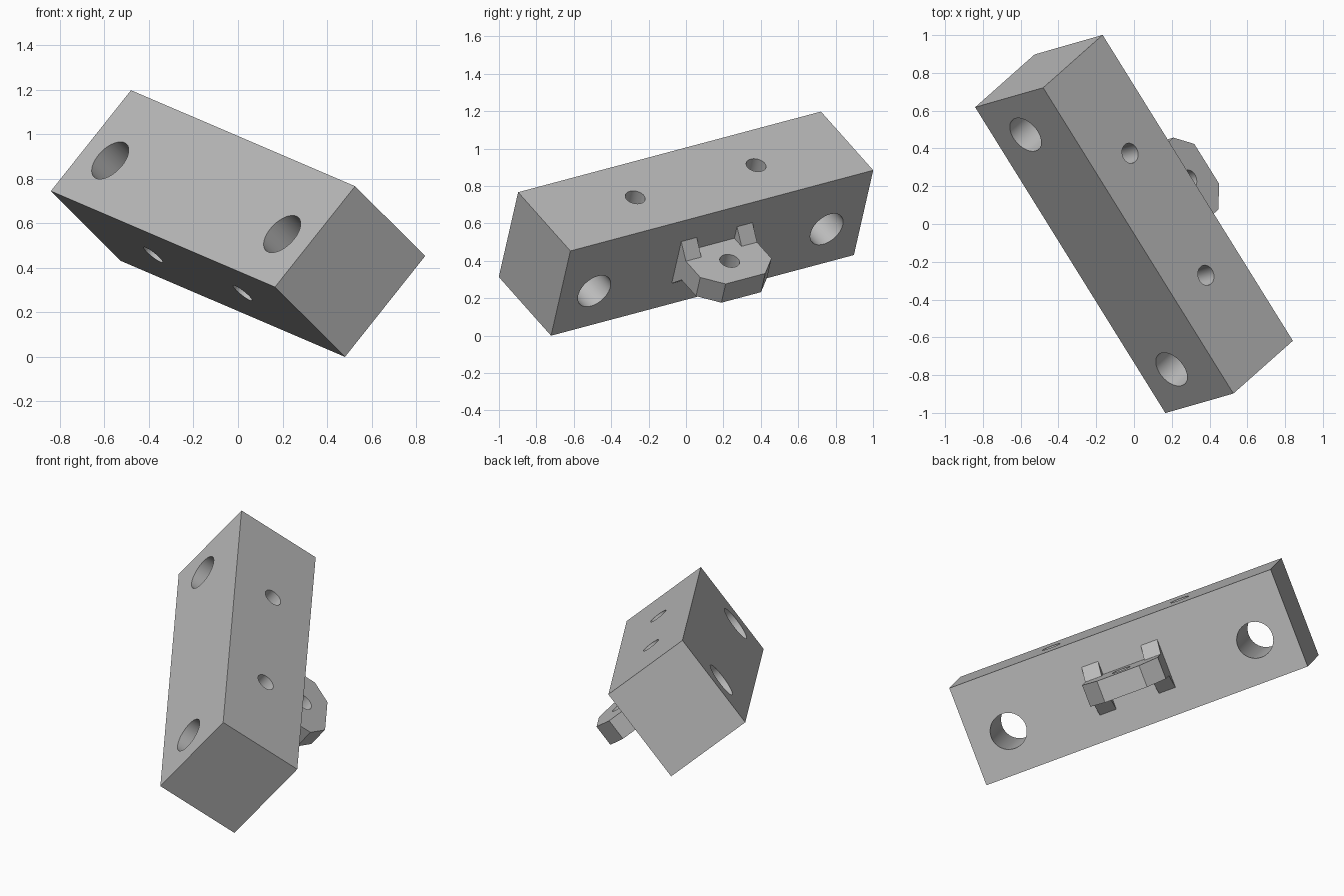
import bpy
import bmesh
from math import radians
from mathutils import Matrix, Vector

cube = bpy.data.objects.get("Cube")
if cube:
    bpy.data.objects.remove(cube, do_unlink=True)

# Tilted frame: X along the block, Y across its height, Z out of the bracket face
X = Vector((-0.515, 0.828, 0.2205)).normalized()
Y = Vector((0.615, 0.171, 0.769))
Y = (Y - X * Y.dot(X)).normalized()
Z = X.cross(Y)
FRAME = Matrix.Translation((0, 0, 0.599)) @ Matrix((X, Y, Z)).transposed().to_4x4()

LENGTH, HEIGHT, DEPTH = 1.955, 0.588, 0.525
FACE = DEPTH / 2

grey = bpy.data.materials.new("light_grey")
grey.use_nodes = True
grey.diffuse_color = (0.5, 0.5, 0.5, 1)
grey.node_tree.nodes["Principled BSDF"].inputs["Base Color"].default_value = (0.5, 0.5, 0.5, 1)


def add_object(name, bm):
    bmesh.ops.recalc_face_normals(bm, faces=bm.faces[:])
    mesh = bpy.data.meshes.new(name)
    bm.to_mesh(mesh)
    bm.free()
    mesh.materials.append(grey)
    obj = bpy.data.objects.new(name, mesh)
    obj.matrix_world = FRAME
    bpy.context.collection.objects.link(obj)
    return obj


def prism(name, points, offset):
    """Extrude a closed outline by the offset vector."""
    bm = bmesh.new()
    face = bm.faces.new([bm.verts.new(p) for p in points])
    new = bmesh.ops.extrude_face_region(bm, geom=[face])["geom"]
    verts = [v for v in new if isinstance(v, bmesh.types.BMVert)]
    bmesh.ops.translate(bm, verts=verts, vec=offset)
    return add_object(name, bm)


def drill(obj, radius, centre, along_y):
    """Cut a round through hole along local Y or Z."""
    bm = bmesh.new()
    turn = Matrix.Rotation(radians(90), 4, "X") if along_y else Matrix()
    bmesh.ops.create_cone(bm, cap_ends=True, segments=48, radius1=radius, radius2=radius,
                          depth=1, matrix=Matrix.Translation(centre) @ turn)
    cutter = add_object("hole_cutter", bm)
    cutter.hide_render = True
    mod = obj.modifiers.new("hole", "BOOLEAN")
    mod.operation = "DIFFERENCE"
    mod.solver = "EXACT"
    mod.object = cutter
    select(obj)
    bpy.ops.object.modifier_apply(modifier=mod.name)
    bpy.data.objects.remove(cutter, do_unlink=True)


def select(obj):
    bpy.ops.object.select_all(action="DESELECT")
    obj.select_set(True)
    bpy.context.view_layer.objects.active = obj


# Main block with two mounting holes and two cross holes
bm = bmesh.new()
bmesh.ops.create_cube(bm, size=1, matrix=Matrix.Diagonal((LENGTH, HEIGHT, DEPTH, 1)))
block = add_object("main_block", bm)
for side in (-1, 1):
    drill(block, 0.104, (side * 0.75, -0.05, 0), False)
    drill(block, 0.054, (side * 0.39, 0, 0), True)

# Bracket plate with chamfered outer corners and an eyelet
half = [(0.23, FACE - 0.01), (0.23, 0.48), (0.128, 0.576)]
outline = half + [(-x, z) for x, z in reversed(half)]
plate = prism("bracket_plate", [(x, -0.065, z) for x, z in outline], (0, 0.13, 0))
drill(plate, 0.054, (0, 0, 0.417), True)

# Wedge gussets above and below the plate at each end
for side, label in ((-1, "a"), (1, "b")):
    for up, level in ((1, "upper"), (-1, "lower")):
        wedge = [(0.06, FACE - 0.01), (0.145, FACE - 0.01), (0.145, FACE), (0.065, 0.335), (0.06, 0.335)]
        start = 0.13 if side > 0 else -0.23
        prism(f"{level}_gusset_{label}", [(start, up * y, z) for y, z in wedge], (0.1, 0, 0))

for obj in (block, plate):
    select(obj)
    bpy.ops.object.shade_smooth_by_angle(angle=radians(30))
